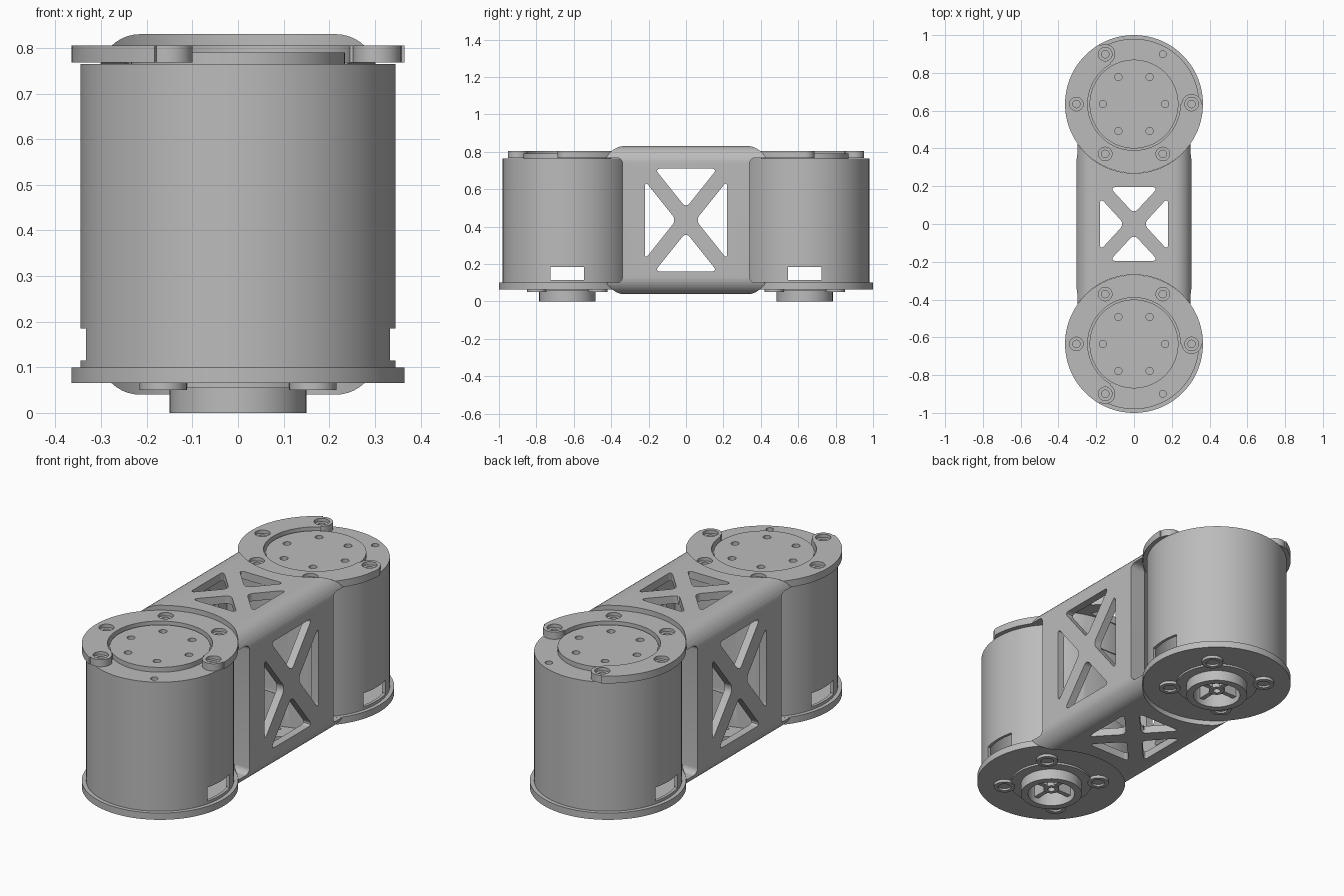
import bpy, bmesh
from math import cos, sin, pi, radians
from mathutils import Matrix, Vector

if "Cube" in bpy.data.objects:
    bpy.data.objects.remove(bpy.data.objects["Cube"])

grey = bpy.data.materials.new("machined_grey")
grey.use_nodes = True
grey.diffuse_color = (0.5, 0.5, 0.5, 1)
grey.node_tree.nodes["Principled BSDF"].inputs["Base Color"].default_value = (0.5, 0.5, 0.5, 1)

AXIS_Y = 0.635          # distance of each motor axis from the middle
MID_Z = 0.435           # height of the beam's centre line
RIM = 0.365


def prism(name, outline, lo, hi, axis="z"):
    """Extrude a flat outline between lo and hi along an axis."""
    put = {"x": lambda u, v, w: (w, u, v),
           "y": lambda u, v, w: (u, w, v),
           "z": lambda u, v, w: (u, v, w)}[axis]
    bm = bmesh.new()
    base = [bm.verts.new(put(u, v, lo)) for u, v in outline]
    top = [bm.verts.new(put(u, v, hi)) for u, v in outline]
    bm.faces.new(base)
    bm.faces.new(top)
    for i in range(len(base)):
        j = (i + 1) % len(base)
        bm.faces.new((base[i], base[j], top[j], top[i]))
    bmesh.ops.recalc_face_normals(bm, faces=bm.faces)
    mesh = bpy.data.meshes.new(name)
    bm.to_mesh(mesh)
    bm.free()
    mesh.materials.append(grey)
    obj = bpy.data.objects.new(name, mesh)
    bpy.context.collection.objects.link(obj)
    return obj


def arc(r, start, end, n, cx=0.0, cy=0.0):
    angles = [radians(start + (end - start) * i / n) for i in range(n + 1)]
    return [(cx + r * cos(a), cy + r * sin(a)) for a in angles]


def disc(name, r, lo, hi, x=0.0, y=AXIS_Y, n=32):
    return prism(name, arc(r, 0, 360, n, x, y)[:-1], lo, hi)


def box(name, x0, x1, y0, y1, z0, z1):
    return prism(name, [(x0, y0), (x1, y0), (x1, y1), (x0, y1)], z0, z1)


def rounded(points, r, n=6):
    """Round every corner of a polygon."""
    out = []
    pts = [Vector(p) for p in points]
    for i, p in enumerate(pts):
        a = p + (pts[i - 1] - p).normalized() * r
        b = p + (pts[(i + 1) % len(pts)] - p).normalized() * r
        w = 0.7
        for k in range(n + 1):
            t = k / n
            ca, cp, cb = (1 - t) ** 2, 2 * t * (1 - t) * w, t * t
            out.append(tuple((a * ca + p * cp + b * cb) / (ca + cp + cb)))
    return out


def combine(obj, others, operation="DIFFERENCE"):
    """Apply boolean operations and remove the helpers."""
    for other in others:
        mod = obj.modifiers.new("bool", "BOOLEAN")
        mod.operation, mod.solver, mod.object = operation, "EXACT", other
        bpy.context.view_layer.update()
        result = bpy.data.meshes.new_from_object(
            obj.evaluated_get(bpy.context.evaluated_depsgraph_get()))
        obj.modifiers.clear()
        obj.data = result
        bpy.data.objects.remove(other)
    return obj


def polar(r, degrees):
    return r * cos(radians(degrees)), AXIS_Y + r * sin(radians(degrees))


def cross_windows(a, b, gap, centre, axis, reach):
    """Four rounded triangles that leave an X brace."""
    side = gap * a / b
    w, h = a - side, b - gap
    shapes = [[(0, s * gap), (w, s * b), (-w, s * b)] for s in (1, -1)]
    shapes += [[(s * side, 0), (s * a, h), (s * a, -h)] for s in (1, -1)]
    return [prism("window_cutter", rounded([(u, v + centre) for u, v in tri], 0.03),
                  -reach, reach, axis) for tri in shapes]


# Hollow beam with concave ends and braced windows
section = [(-0.305, 0.04), (0.305, 0.04), (0.305, 0.83), (-0.305, 0.83)]
beam = prism("beam", rounded(section, 0.09, 10), -0.45, 0.45, "y")
near = arc(0.435, 180 + 52.5, 360 - 52.5, 24, 0, AXIS_Y)
hollow = near + [(-x, -y) for x, y in near]
cutters = [prism("hollow_cutter", hollow, 0.08, 0.79)]
for s in (1, -1):
    cutters.append(disc("pocket_cutter", RIM + 0.001, -0.1, 1, 0, s * AXIS_Y, 128))
    y0, y1 = sorted((s * 0.34, s * 0.6))
    cutters.append(prism("side_cutter", rounded([(y0, 0.1), (y1, 0.1), (y1, 0.768), (y0, 0.768)], 0.03),
                         -0.5, 0.5, "x"))
cutters += cross_windows(0.22, 0.275, 0.065, MID_Z, "x", 0.5)
cutters += cross_windows(0.18, 0.195, 0.055, 0, "z", 1)
combine(beam, cutters)

# Motor case: drum on a wide base rim, hollow, with a slot on each side
case = disc("motor_case", 0.345, 0.09, 0.765, n=128)
combine(case, [disc("rim", RIM, 0.065, 0.1, n=128),
               disc("collar", 0.2, 0.055, 0.08, n=64),
               disc("hub", 0.15, 0, 0.08, n=64)], "UNION")
hx, hy = polar(0.305, 60)
combine(case, [disc("cavity", 0.33, 0.11, 0.74, n=96),
               box("slot", -0.5, 0.5, AXIS_Y - 0.09, AXIS_Y + 0.09, 0.115, 0.185),
               disc("hub_recess", 0.115, -0.1, 0.095, n=64),
               disc("case_hole", 0.018, 0.745, 0.9, hx, hy, 20)])

# Spokes and shaft boss inside the hub
spokes = box("hub_spokes", -0.118, 0.118, AXIS_Y - 0.012, AXIS_Y + 0.012, 0.03, 0.1)
combine(spokes, [box("spoke", -0.012, 0.012, AXIS_Y - 0.118, AXIS_Y + 0.118, 0.03, 0.1),
                 disc("shaft_boss", 0.038, 0.025, 0.1)], "UNION")
combine(spokes, [disc("shaft_hole", 0.018, 0, 0.08, n=20)])

# Screw bosses under the base
motor_parts = [case, spokes]
for k in range(4):
    x, y = polar(0.232, 45 + 90 * k)
    boss = disc("base_screw_boss", 0.052, 0.05, 0.07, x, y)
    combine(boss, [disc("socket", 0.032, 0, 0.06, x, y, 24)])
    motor_parts.append(boss)

# Output disc with a ring of bolt holes
output = disc("output_disc", 0.235, 0.76, 0.79, n=96)
combine(output, [disc("bolt_hole", 0.019, 0.772, 0.9, *polar(0.165, 60 * k), 20) for k in range(6)])
motor_parts.append(output)

# Mounting ring: open arc that ends in two round bosses
ring_outline = arc(RIM, 120, 360, 96, 0, AXIS_Y) + arc(0.245, 360, 120, 72, 0, AXIS_Y)
ring = prism("mounting_ring", ring_outline, 0.768, 0.805)
combine(ring, [disc("end_boss", 0.053, 0.768, 0.805, *polar(0.305, a), 40) for a in (120, 360)], "UNION")
holes = []
for a in range(120, 361, 60):
    x, y = polar(0.305, a)
    holes += [disc("counterbore", 0.036, 0.788, 0.9, x, y, 28),
              disc("screw_hole", 0.02, 0.7, 0.9, x, y, 20)]
combine(ring, holes)
motor_parts.append(ring)

# Mirror the motor parts to the front end
for part in motor_parts:
    twin = part.copy()
    twin.data = part.data.copy()
    twin.data.transform(Matrix.Scale(-1, 4, Vector((0, 1, 0))))
    twin.data.flip_normals()
    part.name, twin.name = "back_" + part.name, "front_" + part.name
    bpy.context.collection.objects.link(twin)
    motor_parts = motor_parts + [twin]

# Smooth curved faces, keep edges sharp
bpy.ops.object.select_all(action="DESELECT")
for obj in motor_parts + [beam]:
    obj.select_set(True)
bpy.context.view_layer.objects.active = beam
bpy.ops.object.shade_smooth_by_angle(angle=radians(30))
